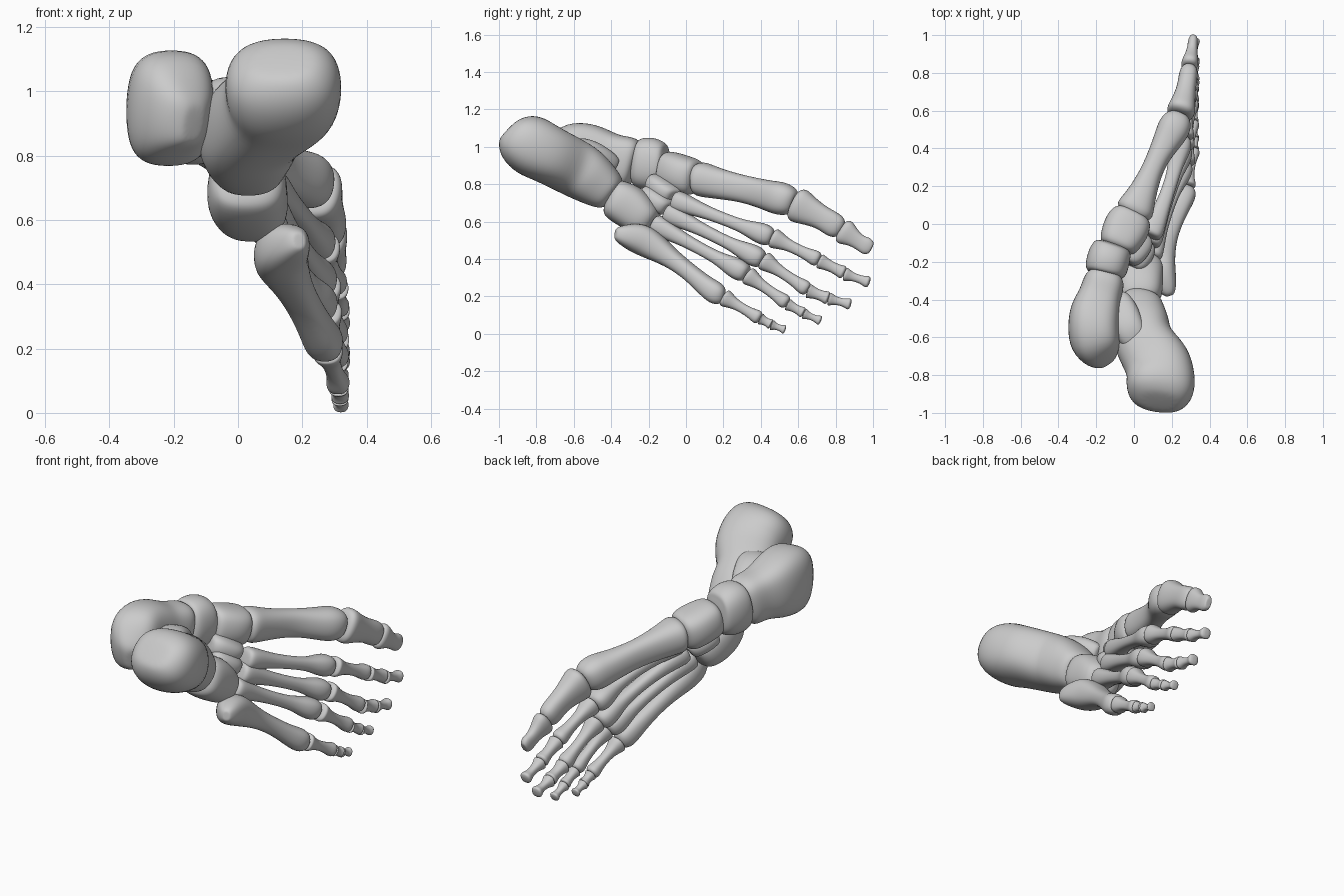
import bpy, math
from mathutils import Vector

SIDES = 14


def bone(name, stations, square=0.82):
    """Loft a smooth bone through stations (x, y, z, half_width, half_height)."""
    cs = [Vector(s[:3]) for s in stations]
    rings = []
    for i, s in enumerate(stations):
        t = (cs[min(i + 1, len(cs) - 1)] - cs[max(i - 1, 0)]).normalized()
        rings.append((cs[i], t, s[3], s[4]))
    # slightly domed end caps
    caps = []
    for (c, t, w, h), sign in ((rings[0], -1), (rings[-1], 1)):
        caps.append((c + t * sign * .12 * min(w, h), t, w * .6, h * .6))
    rings = [caps[0]] + rings + [caps[1]]
    verts, faces = [], []
    for centre, t, w, h in rings:
        up = (Vector((0, 0, 1)) - t * t.z).normalized()
        side = t.cross(up)
        for k in range(SIDES):
            a = 2 * math.pi * k / SIDES
            c, d = math.cos(a), math.sin(a)
            c = math.copysign(abs(c) ** square, c)
            d = math.copysign(abs(d) ** square, d)
            verts.append(centre + side * c * w * 1.03 + up * d * h * 1.03)
    for i in range(len(rings) - 1):
        for k in range(SIDES):
            j = (k + 1) % SIDES
            a, b = i * SIDES, (i + 1) * SIDES
            faces.append((a + k, a + j, b + j, b + k))
    last = (len(rings) - 1) * SIDES
    faces.append(tuple(reversed(range(SIDES))))
    faces.append(tuple(range(last, last + SIDES)))
    mesh = bpy.data.meshes.new(name)
    mesh.from_pydata(verts, [], faces)
    mesh.polygons.foreach_set("use_smooth", [True] * len(mesh.polygons))
    ob = bpy.data.objects.new(name, mesh)
    bpy.context.collection.objects.link(ob)
    mod = ob.modifiers.new("smooth", "SUBSURF")
    mod.levels = mod.render_levels = 2
    return ob


def long_bone(name, a, b, base, shaft, head, bow=0.0, flat=1.0):
    """Dumbbell-shaped bone: flared base, thin shaft, rounded head."""
    a, b = Vector(a), Vector(b)
    profile = [(0, base * .82), (.03, base), (.13, base * .88),
               (.30, shaft * 1.12), (.52, shaft), (.70, shaft * 1.08),
               (.83, head * .9), (.92, head), (.98, head * .85), (1, head * .6)]
    st = []
    for f, r in profile:
        p = a.lerp(b, f) + Vector((bow * math.sin(math.pi * f), 0, 0))
        st.append((*p, r * flat, r))
    return bone(name, st)


# Heel bone
bone("heel_bone", [
    (.135, -.935, 1.09, .125, .095), (.14, -.90, 1.055, .175, .145),
    (.143, -.82, 1.0, .185, .168), (.13, -.73, .955, .178, .15),
    (.05, -.63, .905, .155, .152), (.025, -.53, .85, .165, .15),
    (.035, -.44, .78, .125, .12), (.045, -.395, .745, .10, .095)])
bone("heel_shelf", [
    (.03, -.64, .98, .07, .05), (-.03, -.56, .985, .09, .075),
    (-.06, -.45, .94, .08, .065), (-.08, -.38, .90, .05, .045)])

# Ankle bone: body, neck and head
bone("ankle_bone", [
    (-.14, -.73, .90, .05, .07), (-.165, -.695, .91, .10, .11),
    (-.208, -.63, .945, .137, .182), (-.215, -.54, .95, .137, .182),
    (-.205, -.45, .94, .132, .16), (-.18, -.38, .93, .11, .13),
    (-.16, -.31, .92, .11, .135), (-.15, -.275, .91, .095, .12)], .7)

# Midfoot bones
bone("navicular", [
    (-.155, -.27, .915, .09, .115), (-.15, -.25, .912, .112, .135),
    (-.135, -.18, .91, .115, .142), (-.115, -.125, .90, .105, .12),
    (-.11, -.11, .90, .085, .095)])
bone("cuboid", [
    (.03, -.41, .735, .09, .085), (.03, -.385, .725, .12, .11),
    (.025, -.29, .675, .128, .12), (.05, -.21, .61, .11, .095),
    (.06, -.18, .59, .08, .07)], .75)
bone("medial_cuneiform", [
    (-.09, -.125, .885, .09, .085), (-.08, -.10, .88, .108, .10),
    (-.04, -.02, .855, .125, .10), (-.015, .035, .835, .112, .10),
    (-.005, .055, .83, .09, .08)], .75)
bone("middle_cuneiform", [
    (-.05, -.18, .81, .065, .05), (-.03, -.155, .80, .09, .06),
    (.02, -.09, .76, .09, .055), (.05, -.06, .735, .065, .045)], .75)
bone("lateral_cuneiform", [
    (-.03, -.21, .75, .07, .05), (-.015, -.19, .74, .095, .06),
    (.03, -.12, .695, .095, .058), (.05, -.09, .67, .07, .045)], .75)

# First ray: metatarsal and big toe
bone("metatarsal_1", [
    (-.005, .055, .83, .085, .075), (.005, .075, .83, .105, .095),
    (.035, .14, .81, .08, .085), (.085, .26, .785, .058, .073),
    (.125, .35, .765, .058, .073), (.175, .44, .74, .075, .08),
    (.208, .50, .725, .088, .09), (.23, .55, .712, .08, .08),
    (.24, .575, .703, .055, .06)])
bone("big_toe_proximal", [
    (.243, .58, .698, .065, .08), (.249, .60, .688, .078, .098),
    (.262, .65, .66, .062, .08), (.277, .72, .625, .05, .062),
    (.285, .77, .595, .05, .066), (.29, .81, .57, .048, .064),
    (.294, .83, .558, .03, .042)])
bone("big_toe_distal", [
    (.292, .83, .556, .038, .06), (.295, .85, .543, .047, .073),
    (.302, .885, .52, .035, .05), (.308, .93, .487, .026, .038),
    (.312, .965, .47, .027, .05), (.314, .99, .457, .02, .033)])

# Metatarsals 2-4: base, head and sideways bow
mets = {2: ((.085, -.06, .715), (.25, .46, .515), .022),
        3: ((.08, -.10, .65), (.257, .41, .395), .015),
        4: ((.085, -.17, .59), (.262, .325, .32), 0)}
for n, (a, b, bow) in mets.items():
    long_bone(f"metatarsal_{n}", a, b, .058, .032, .058, bow=bow, flat=1.1)

# Metatarsal 5 with its backward-pointing tuberosity
bone("metatarsal_5", [
    (.19, -.375, .535, .025, .03), (.18, -.345, .53, .05, .052),
    (.135, -.26, .515, .088, .085), (.13, -.18, .475, .088, .08),
    (.165, -.08, .405, .06, .05), (.207, .02, .33, .052, .044),
    (.245, .10, .26, .055, .052), (.268, .155, .22, .062, .062),
    (.277, .185, .2, .05, .05), (.281, .2, .195, .03, .03)])

# Small toes: (y, z) ends of the proximal, middle and distal bones
toes = {2: [(.462, .515), (.712, .395), (.713, .39), (.847, .325), (.848, .32), (.98, .275)],
        3: [(.412, .395), (.652, .235), (.653, .23), (.762, .19), (.763, .187), (.88, .158)],
        4: [(.327, .315), (.542, .163), (.543, .158), (.629, .112), (.63, .108), (.72, .07)],
        5: [(.202, .195), (.396, .082), (.398, .08), (.456, .05), (.457, .048), (.53, .022)]}
toe_x = [.263, .302, .303, .311, .312, .318]
parts = [("proximal", .055, .029, .042), ("middle", .042, .028, .037),
         ("distal", .037, .021, .032)]
scale = {2: 1.0, 3: .97, 4: .93, 5: .88}
for n, pts in toes.items():
    dx = (n - 2) * .005
    for i, (part, base, shaft, head) in enumerate(parts):
        a, b = [(toe_x[j] + dx * (1 - j / 6), *pts[j]) for j in (2 * i, 2 * i + 1)]
        k = scale[n] * (1 if i == 0 or n < 4 else .87)
        long_bone(f"toe_{n}_{part}", a, b, base * k, shaft * k, head * k)
